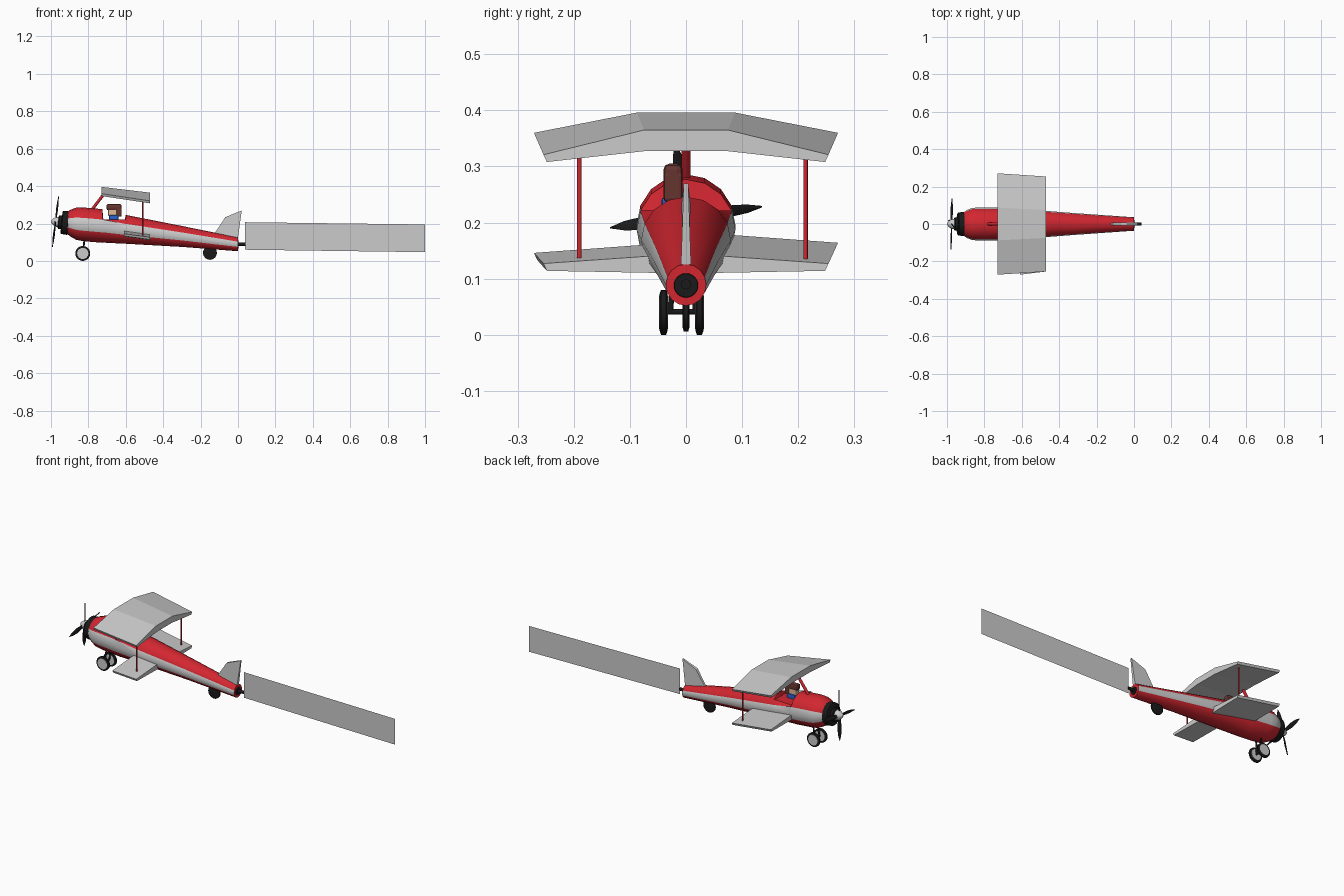
import bpy, math
from mathutils import Matrix, Vector

if "Cube" in bpy.data.objects:
    bpy.data.objects.remove(bpy.data.objects["Cube"])

def material(name, rgb):
    m = bpy.data.materials.new(name)
    m.diffuse_color = (*rgb, 1)
    m.use_nodes = True
    m.node_tree.nodes["Principled BSDF"].inputs["Base Color"].default_value = m.diffuse_color
    return m

RED = material("red", (0.65, 0.02, 0.03))
BLACK = material("black", (0.01, 0.01, 0.01))
BLUE = material("blue", (0.02, 0.12, 0.6))
BROWN = material("brown", (0.13, 0.035, 0.03))
SKIN = material("skin", (0.75, 0.5, 0.3))
GREY = material("light grey", (0.6, 0.6, 0.6))

def build(name, verts, faces, mat=None, smooth=None):
    me = bpy.data.meshes.new(name)
    me.from_pydata([tuple(v) for v in verts], [], faces)
    me.update()
    ob = bpy.data.objects.new(name, me)
    bpy.context.collection.objects.link(ob)
    if mat:
        me.materials.append(mat)
    bpy.ops.object.select_all(action='DESELECT')
    ob.select_set(True)
    bpy.context.view_layer.objects.active = ob
    # consistent outward normals
    bpy.ops.object.mode_set(mode='EDIT')
    bpy.ops.mesh.select_all(action='SELECT')
    bpy.ops.mesh.normals_make_consistent(inside=False)
    bpy.ops.object.mode_set(mode='OBJECT')
    if smooth:
        bpy.ops.object.shade_smooth_by_angle(angle=math.radians(smooth))
    return ob

def loft(name, rings, mat=None, smooth=None):
    n = len(rings[0])
    verts = [p for r in rings for p in r]
    faces = [(i*n + j, i*n + (j+1) % n, (i+1)*n + (j+1) % n, (i+1)*n + j)
             for i in range(len(rings)-1) for j in range(n)]
    faces += [tuple(range(n)), tuple(range((len(rings)-1)*n, len(rings)*n))]
    return build(name, verts, faces, mat, smooth)

def turned(name, profile, origin, axis, mat=None, n=24):
    """Revolve (distance, radius) pairs around an axis through origin."""
    rot = Vector((0, 0, 1)).rotation_difference(Vector(axis)).to_matrix()
    rings = [[Vector(origin) + rot @ Vector((r*math.cos(2*math.pi*k/n),
              r*math.sin(2*math.pi*k/n), d)) for k in range(n)] for d, r in profile]
    return loft(name, rings, mat, 35)

def rod(name, a, b, r, mat=None, n=12):
    d = Vector(b) - Vector(a)
    return turned(name, [(0, r), (d.length, r)], a, d, mat, n)

def block(name, lo, hi, mat, bevel=0.006):
    ring = lambda z: [(lo[0], lo[1], z), (hi[0], lo[1], z), (hi[0], hi[1], z), (lo[0], hi[1], z)]
    ob = loft(name, [ring(lo[2]), ring(hi[2])], mat)
    b = ob.modifiers.new("round", 'BEVEL')
    b.width, b.segments = bevel, 2
    return ob

# Fuselage: x, centre z, half width, half height, height limit (cockpit notch)
SECTIONS = [(-.915, .203, .06, .058, 1), (-.895, .202, .074, .072, 1), (-.865, .199, .086, .086, 1),
            (-.83, .196, .088, .09, 1), (-.725, .187, .088, .09, 1), (-.72, .187, .088, .089, .222),
            (-.605, .169, .08, .077, .222), (-.60, .169, .08, .077, 1),
            (-.30, .131, .057, .056, 1), (0, .089, .036, .037, 1)]
N = 16
rings = [[(x, w*math.cos(2*math.pi*k/N), min(zc + h*math.sin(2*math.pi*k/N), top)) for k in range(N)]
         for x, zc, w, h, top in SECTIONS]
body = loft("fuselage", rings, RED, 32)
body.data.materials.append(GREY)
# grey side stripes
for p in body.data.polygons:
    if p.index < (len(SECTIONS)-1)*N and p.index % N in (0, 7, 8, N-1):
        p.material_index = 1

# Upper wing: ring at each y station, tips slanted and dropped
def wing_ring(y, xf, xr, zf, zr, tf, tr, dy):
    s = 1 if y > 0 else -1
    return [(xf, y, zf), (xr, y - s*dy, zr), (xr, y - s*(dy+.006), zr-tr), (xf, y - s*.006, zf-tf)]

tip = (-.73, -.47, .36, .321, .013, .013, .017)
mid = (-.73, -.47, .396, .365, .037, .037, .013)
loft("upper_wing", [wing_ring(-.271, *tip), wing_ring(-.0875, *mid),
                    wing_ring(.0875, *mid), wing_ring(.271, *tip)])

# Lower wings: the near one has a shorter chord beside the cockpit
for side, name, xf, zf in ((-1, "lower_wing_near", -.61, .146), (1, "lower_wing_far", -.73, .164)):
    loft(name, [wing_ring(side*.04, xf, -.47, zf+.017, .142, .032, .032, 0),
                wing_ring(side*.271, xf, -.47, zf, .127, .013, .013, .017)])

# Wing struts
for y in (-.19, .213):
    rod("wing_strut", (-.51, y, .13), (-.51, y, .335), .004, RED)
rod("front_strut", (-.785, 0, .268), (-.712, 0, .365), .008, RED)

# Tail fin, thinner at its tip
outline = [(-.13, .14), (-.068, .234), (.02, .27), (0, .125)]
thick = [.006, .008, .004, .009]
loft("tail_fin", [[(x, s*t, z) for (x, z), t in zip(outline, thick)] for s in (-1, 1)])

# Nose: collar, hub, spinner along the tilted axis
AX = Vector((-1, 0, .1)).normalized()
NOSE = Vector((-.91, 0, .203))
turned("nose_collar", [(-.005, .06), (0, .064), (.03, .062), (.034, .056)], NOSE, AX, BLACK)
turned("propeller_hub", [(.03, .036), (.048, .036), (.052, .03)], NOSE, AX, BLACK)
turned("spinner", [(.05, .028), (.068, .025), (.08, .016), (.09, .005)], NOSE, AX)

# Four pointed propeller blades
BLADE = [(0, .008), (.03, .009), (.07, .013), (.11, .009), (.137, .001)]
centre = NOSE + AX*.066
for k in range(4):
    m = (Matrix.Translation(centre) @ Matrix.Rotation(math.radians(7), 4, 'Y')
         @ Matrix.Rotation(math.radians(8 + 90*k), 4, 'X') @ Matrix.Rotation(math.radians(25), 4, 'Z'))
    loft("propeller_blade", [[m @ Vector((a*.0025, b*w, z)) for a, b in
         ((-1, 0), (0, 1), (1, 0), (0, -1))] for z, w in BLADE], BLACK, 30)

# Front landing gear
for y in (-.04, .024):
    turned("front_tyre", [(-.007, .033), (-.0045, .04), (.0045, .04), (.007, .033)],
           (-.83, y, .04), (0, 1, 0), BLACK)
    turned("front_wheel_hub", [(-.008, .03), (.008, .03)], (-.83, y, .04), (0, 1, 0))
    rod("gear_leg", (-.82, y*.55, .12), (-.83, y*.7, .04), .005, BLACK)
rod("front_axle", (-.83, -.045, .041), (-.83, .029, .041), .005, BLACK)

# Tail wheel
turned("tail_wheel", [(-.006, .03), (-.004, .037), (.004, .037), (.006, .03)],
       (-.15, 0, .043), (0, 1, 0), BLACK)

# Tail cap and tow rod
turned("tail_cap", [(0, .022), (.006, .021)], (-.002, 0, .088), (1, 0, 0), BLACK)
rod("tow_rod", (0, 0, .09), (.039, 0, .09), .009, BLACK)

# Towed banner sheet
build("banner", [(.037, 0, .06), (1, 0, .047), (1, 0, .195), (.037, 0, .207)], [(0, 1, 2, 3)])

# Pilot
block("pilot_body", (-.69, -.044, .2), (-.64, -.002, .245), BLUE)
block("pilot_head", (-.695, -.037, .24), (-.645, -.009, .285), SKIN)
block("pilot_hair_top", (-.703, -.04, .27), (-.622, -.006, .305), BROWN, .01)
block("pilot_hair_back", (-.652, -.04, .237), (-.622, -.006, .29), BROWN)
